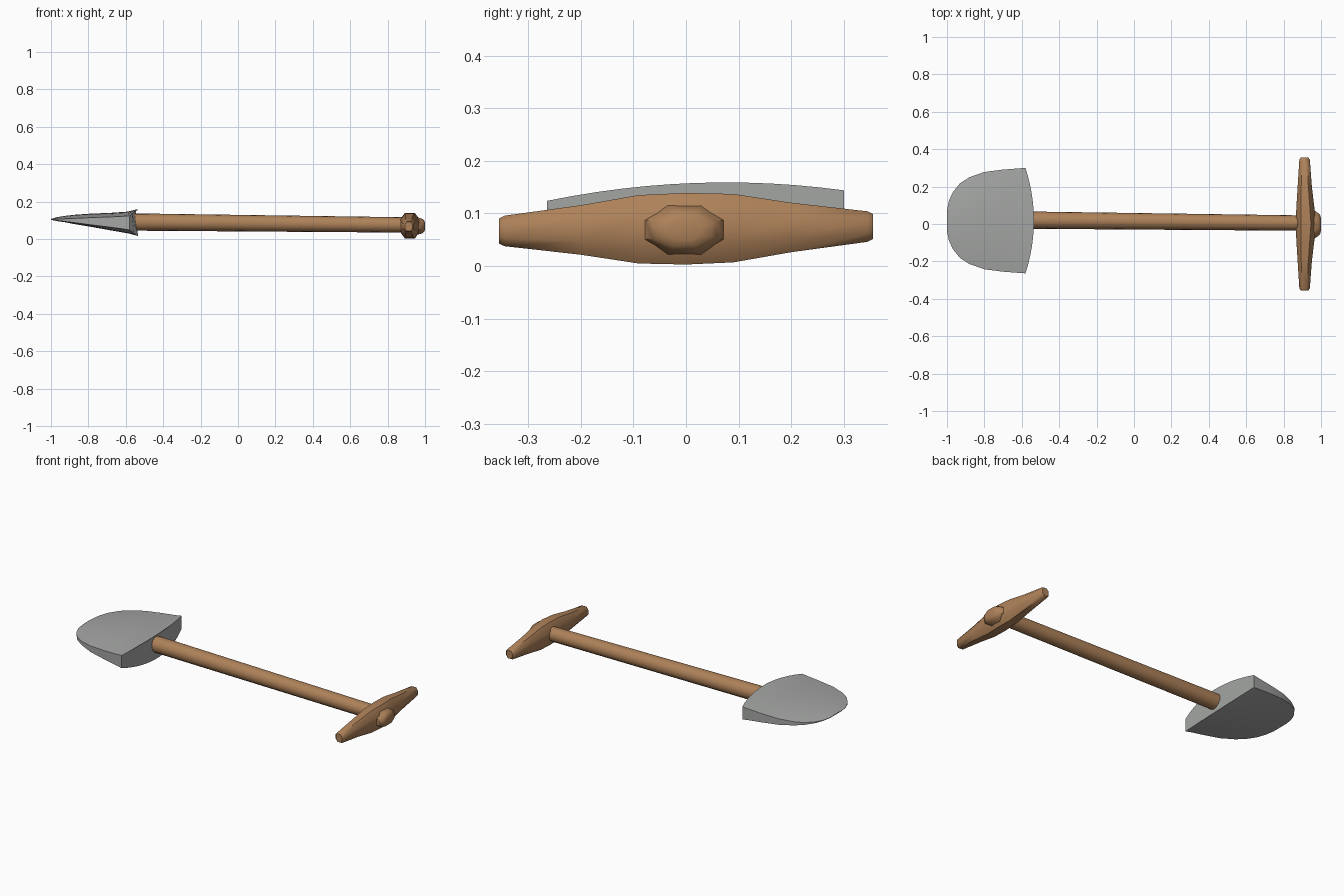
import bpy, bmesh, math
from mathutils import Vector

if "Cube" in bpy.data.objects:
    bpy.data.objects.remove(bpy.data.objects["Cube"])


def material(name, color):
    m = bpy.data.materials.new(name)
    m.diffuse_color = color
    m.use_nodes = True
    m.node_tree.nodes["Principled BSDF"].inputs["Base Color"].default_value = m.diffuse_color
    return m


def loft(name, rings, mat=None, angle=35):
    """Skin a list of equal-length rings and cap both ends."""
    bm = bmesh.new()
    loops = [[bm.verts.new(p) for p in ring] for ring in rings]
    n = len(loops[0])
    for a, b in zip(loops, loops[1:]):
        for i in range(n):
            j = (i + 1) % n
            bm.faces.new((a[i], a[j], b[j], b[i]))
    bm.faces.new(loops[0][::-1])
    bm.faces.new(loops[-1])
    bmesh.ops.remove_doubles(bm, verts=bm.verts, dist=0.0005)
    bmesh.ops.recalc_face_normals(bm, faces=bm.faces)
    me = bpy.data.meshes.new(name)
    bm.to_mesh(me)
    bm.free()
    ob = bpy.data.objects.new(name, me)
    bpy.context.collection.objects.link(ob)
    if mat:
        me.materials.append(mat)
    bpy.ops.object.select_all(action='DESELECT')
    ob.select_set(True)
    bpy.context.view_layer.objects.active = ob
    bpy.ops.object.shade_smooth_by_angle(angle=math.radians(angle))
    return ob


def lerp(x, table):
    for (x0, *a), (x1, *b) in zip(table, table[1:]):
        if x <= x1:
            t = (x - x0) / (x1 - x0)
            return [p + (q - p) * t for p, q in zip(a, b)]
    return table[-1][1:]


wood = material("wood", (0.42, 0.22, 0.10, 1))
steel = material("steel", (0.37, 0.38, 0.37, 1))

# Blade: x, half width, top z, bottom z, rim half thickness
sections = [(-1.0, 0.055, 0.107, 0.103, 0.001),
            (-0.99, 0.105, 0.110, 0.100, 0.002),
            (-0.97, 0.150, 0.116, 0.096, 0.004),
            (-0.93, 0.200, 0.123, 0.090, 0.007),
            (-0.88, 0.232, 0.129, 0.080, 0.011),
            (-0.80, 0.260, 0.135, 0.066, 0.018),
            (-0.70, 0.273, 0.139, 0.046, 0.026),
            (-0.62, 0.279, 0.145, 0.030, 0.033),
            (-0.58, 0.282, 0.158, 0.017, 0.038)]
steps = 12
rings = []
for x, w, top, bot, rim in sections:
    f = (x + 1) / 0.42
    mid = 0.104 - 0.008 * f
    ring = []
    for side in (1, -1):
        for i in range(steps + 1):
            v = side * (1 - 2 * i / steps)
            crown = 1 - abs(v) ** 2
            edge = mid + side * rim
            z = edge + ((top if side > 0 else bot) - edge) * crown
            ring.append((x + 0.045 * f * f * crown, 0.018 + v * w,
                         z + 0.010 * v * f))
    rings.append(ring)
loft("blade", rings, steel)

# Shaft: slightly tapered round pole
rings = []
for x, y, z, r in [(-0.60, 0.02, 0.09, 0.046), (-0.50, 0.02, 0.09, 0.046),
                   (0.90, 0.005, 0.075, 0.041)]:
    rings.append([(x, y + r * math.cos(a), z + r * math.sin(a))
                  for a in [k * math.tau / 16 for k in range(16)]])
loft("shaft", rings, wood)

# Cross grip: eight-sided bar that swells in the middle
half = [(0.0, 0.054, 0.068, 0.919), (0.09, 0.048, 0.065, 0.916),
        (0.20, 0.038, 0.047, 0.913), (0.345, 0.028, 0.029, 0.912),
        (0.355, 0.020, 0.024, 0.912)]
spine = [(-y, a, b, c) for y, a, b, c in half[:0:-1]] + half
octagon = [(1, .45), (.5, 1), (-.5, 1), (-1, .45),
           (-1, -.45), (-.5, -1), (.5, -1), (1, -.45)]
rings = [[(c + a * u, y, 0.071 + 0.012 * y + b * v) for u, v in octagon]
         for y, a, b, c in spine]
loft("cross_grip", rings, wood, 50)

# Knob where the shaft end shows through the grip
rings = []
for x, ry, rz in [(0.94, 0.09, 0.055), (0.967, 0.08, 0.048),
                  (0.985, 0.066, 0.042), (0.995, 0.056, 0.034),
                  (1.0, 0.035, 0.02)]:
    rings.append([(x, -0.003 + ry * math.cos(a), 0.069 + rz * math.sin(a))
                  for a in [(k + 0.5) * math.tau / 8 for k in range(8)]])
loft("grip_knob", rings, wood, 50)
